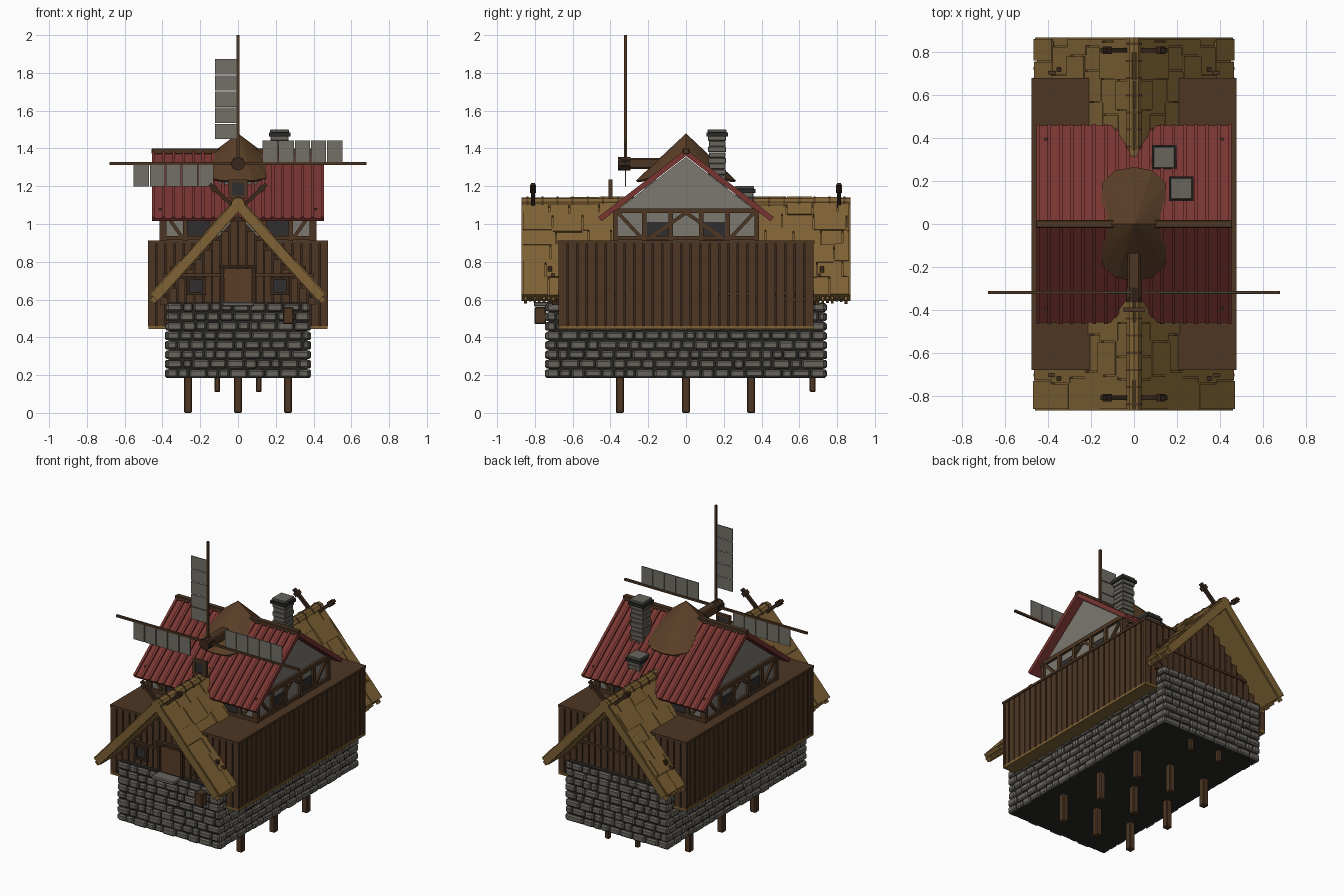
import bpy, bmesh, math, random
from mathutils import Matrix, Vector

random.seed(4)
cube = bpy.data.objects.get("Cube")
if cube:
    bpy.data.objects.remove(cube, do_unlink=True)


def material(name, r, g, b):
    m = bpy.data.materials.new(name)
    m.use_nodes = True
    m.diffuse_color = (r, g, b, 1)
    m.node_tree.nodes["Principled BSDF"].inputs["Base Color"].default_value = (r, g, b, 1)
    return m


WOOD = material("brown wood", .075, .037, .017)
DARK = material("dark timber", .042, .021, .012)
BARK = material("shingle brown", .1, .048, .02)
THATCH = material("golden thatch", .21, .122, .035)
RED = material("red roof", .19, .036, .031)
STONE = material("grey stone", .14, .13, .11)
MORTAR = material("dark mortar", .022, .021, .019)
PLASTER = material("grey plaster", .2, .19, .16)
CLOTH = material("grey sailcloth", .17, .16, .135)
GLASS = material("dark window", .03, .027, .027)


def box(bm, c, s, m=None):
    t = Matrix.Translation(c) @ Matrix.Diagonal((*s, 1))
    bmesh.ops.create_cube(bm, size=1, matrix=(m @ t) if m else t)


def beam(bm, a, b, w):
    a, b = Vector(a), Vector(b)
    m = Matrix.Translation((a + b) / 2) @ (b - a).to_track_quat('X', 'Z').to_matrix().to_4x4()
    box(bm, (0, 0, 0), ((b - a).length, w, w), m)


def rod(bm, a, b, r, n=8):
    a, b = Vector(a), Vector(b)
    m = Matrix.Translation((a + b) / 2) @ (b - a).to_track_quat('Z', 'Y').to_matrix().to_4x4()
    bmesh.ops.create_cone(bm, cap_ends=True, segments=n, radius1=r, radius2=r,
                          depth=(b - a).length, matrix=m)


def prism(bm, pts, place, lo, hi):
    """Extrude a 2D outline; place(p, q, d) maps it to 3D."""
    rings = [[bm.verts.new(place(p, q, d)) for p, q in pts] for d in (lo, hi)]
    bm.faces.new(rings[0])
    bm.faces.new(rings[1][::-1])
    for i in range(len(pts)):
        j = (i + 1) % len(pts)
        bm.faces.new((rings[0][i], rings[1][i], rings[1][j], rings[0][j]))


def frame(origin, u, v):
    u, v = Vector(u).normalized(), Vector(v)
    m = Matrix((u, v, u.cross(v))).transposed().to_4x4()
    return Matrix.Translation(origin) @ m


def finish(bm, name, mat, bevel=0, mirror=None):
    bmesh.ops.recalc_face_normals(bm, faces=bm.faces)
    me = bpy.data.meshes.new(name)
    bm.to_mesh(me)
    bm.free()
    ob = bpy.data.objects.new(name, me)
    bpy.context.collection.objects.link(ob)
    me.materials.append(mat)
    if bevel:
        mod = ob.modifiers.new("bevel", 'BEVEL')
        mod.width, mod.segments = bevel, 1
    if mirror is not None:
        mod = ob.modifiers.new("mirror", 'MIRROR')
        mod.use_axis = [i in mirror for i in range(3)]
    return ob


def single(name, mat, c, s, bevel=0, mirror=None):
    bm = bmesh.new()
    box(bm, c, s)
    return finish(bm, name, mat, bevel, mirror)


# Stilts and masonry base
bm = bmesh.new()
for x in (-.265, 0, .265):
    for y in (-.35, 0, .345):
        box(bm, (x, y, .1), (.042, .042, .2))
for x in (-.11, .11):
    box(bm, (x, .67, .16), (.03, .03, .1))
finish(bm, "stilts", WOOD, .005)
single("base_core", MORTAR, (0, 0, .385), (.735, 1.455, .4))
bm = bmesh.new()
for row in range(8):
    z = .208 + row * .05
    for half, other, along_x in ((.38, .725, True), (.74, .365, False)):
        for side in (-1, 1):
            t = -half
            while t < half - .01:
                w = min(random.uniform(.05, .1), half - t)
                if half - t - w < .035:
                    w = half - t
                d, h = random.uniform(.03, .045), random.uniform(.038, .046)
                c, s = t + w / 2, w - .006
                if along_x:
                    box(bm, (c, side * other, z), (s, d, h))
                else:
                    box(bm, (side * other, c, z), (d, s, h))
                t += w
finish(bm, "base_stones", STONE, .008)

# Overhanging plank storey
single("storey_core", DARK, (0, 0, .68), (.92, 1.33, .45))
single("storey_deck", WOOD, (0, 0, .905), (.955, 1.36, .015))
single("storey_sill", THATCH, (.425, 0, .453), (.1, 1.35, .016), mirror=(0,))
bm = bmesh.new()
for i in range(27):
    box(bm, (.462, -.65 + i * .05, .68), (.016, .042, .446))
for i in range(10):
    box(bm, (.024 + i * .048, .667, .68), (.04, .016, .446))
finish(bm, "storey_planks", WOOD, mirror=(0, 1))

# Gable end walls
bm = bmesh.new()
prism(bm, [(-.4, .57), (.4, .57), (.4, .6), (0, 1.05), (-.4, .6)],
      lambda p, q, d: (p, d, q), -.69, .69)
finish(bm, "gable_core", DARK)
bm = bmesh.new()
for i in range(9):
    x = .023 + i * .046
    top = 1.04 - 1.1 * x
    if top > .6:
        box(bm, (x, .695, (.57 + top) / 2), (.039, .018, top - .57))
box(bm, (.2, .704, .73), (.4, .016, .014))
finish(bm, "gable_planks", WOOD, mirror=(0, 1))
bm = bmesh.new()
for dx, dz, w, h in ((0, .04, .1, .014), (0, -.04, .1, .014), (.04, 0, .014, .09), (-.04, 0, .014, .09)):
    box(bm, (.22 + dx, -.712, .67 + dz), (w, .024, h))
box(bm, (.085, -.712, .67), (.016, .024, .2))
box(bm, (.05, -.716, .775), (.1, .035, .018))
finish(bm, "front_frames", DARK, mirror=(0,))
single("front_windows", GLASS, (.22, -.708, .67), (.07, .01, .07), mirror=(0,))
single("front_door", BARK, (0, -.707, .67), (.15, .012, .19))
single("door_step", STONE, (0, -.765, .575), (.17, .08, .025), .006)
single("hanging_box", WOOD, (.265, -.772, .515), (.055, .06, .09), .005)

# Thatched long roof
F = frame((0, 0, 1.12), (.45, 0, -.5), (0, 1, 0))
LEN = .675
bm = bmesh.new()
box(bm, (LEN / 2, 0, -.02), (LEN, 1.72, .04), F)
for row in range(6):
    y = -.865
    while y < .86:
        w = min(random.uniform(.09, .19), .865 - y)
        th = random.uniform(.012, .022)
        end = (row + 1) * LEN / 6 + random.uniform(-.02, .008)
        box(bm, (end - .062, y + w / 2, th / 2), (.125, w - .006, th), F)
        y += w
for i in range(70):
    l = random.uniform(.01, .03)
    box(bm, (LEN + l / 2, -.85 + i * .0246, -.018), (l, .014, .03), F)
for y in (-.86, .86):
    box(bm, (LEN / 2, y, -.012), (LEN, .02, .05), F)
finish(bm, "thatch_roof", THATCH, mirror=(0,))
bm = bmesh.new()
rod(bm, (0, -.87, 1.105), (0, .87, 1.105), .036, 10)
finish(bm, "thatch_ridge", THATCH)
bm = bmesh.new()
for i in range(22):
    y = -.84 + i * .08
    rod(bm, (0, y - .005, 1.105), (0, y + .005, 1.105), .04, 10)
finish(bm, "ridge_ties", BARK)
bm = bmesh.new()
for s in (-1, 1):
    beam(bm, (-.035 * s, .81, 1.04), (.15 * s, .81, 1.21), .02)
    beam(bm, (.115 * s, .81, 1.178), (.135 * s, .81, 1.196), .034)
    box(bm, (.35 * s, .72, .755), (.02, .02, .04))
box(bm, (0, .81, 1.075), (.06, .035, .03))
finish(bm, "crossed_poles", DARK, mirror=(1,))

# Timber-framed upper house
bm = bmesh.new()
prism(bm, [(-.37, .9), (.37, .9), (.37, 1.07), (0, 1.355), (-.37, 1.07)],
      lambda p, q, d: (d, p, q), -.4, .4)
finish(bm, "upper_walls", PLASTER)
bm = bmesh.new()
X, Y = .404, .374
beam(bm, (X, 0, 1.07), (X, .4, 1.07), .026)
beam(bm, (X, 0, .925), (X, Y, .925), .022)
for y in (.08, .22, Y):
    beam(bm, (X, y, .91), (X, y, 1.07), .024)
beam(bm, (X, 0, 1.06), (X, .2, .92), .018)
beam(bm, (X, .23, .92), (X, .36, 1.06), .018)
beam(bm, (0, Y, .925), (X, Y, .925), .022)
beam(bm, (0, Y, 1.06), (.42, Y, 1.06), .024)
for x in (.14, .28, .39):
    beam(bm, (x, Y, .91), (x, Y, 1.07), .024)
beam(bm, (.29, Y, .92), (.38, Y, 1.05), .018)
finish(bm, "upper_timbers", WOOD, mirror=(0, 1))
bm = bmesh.new()
box(bm, (.402, .15, .96), (.01, .115, .1))
box(bm, (.21, .372, .965), (.12, .01, .1))
finish(bm, "upper_windows", GLASS, mirror=(0, 1))

# Red ribbed roof and ridge beam
R = frame((0, 0, 1.385), (0, .46, -.355), (-1, 0, 0))
bm = bmesh.new()
box(bm, (.29, 0, -.011), (.58, .91, .018), R)
for i in range(18):
    box(bm, (.29, -.447 + i * .0526, .002), (.582, .016, .012), R)
finish(bm, "red_roof", RED, mirror=(1,))
single("ridge_beam", WOOD, (0, 0, 1.385), (.915, .036, .03), .004)

# Turret cap and dormer
bm = bmesh.new()
quarter = [(.12, 0, 1.39), (.148, .1, 1.31), (.15, .19, 1.245), (.085, .25, 1.23), (0, .265, 1.23)]
ring = quarter + [(-x, y, z) for x, y, z in quarter[-2::-1]]
ring += [(x, -y, z) for x, y, z in ring[-2:0:-1]]
vs = [bm.verts.new(p) for p in ring]
apex = bm.verts.new((0, 0, 1.48))
for i, v in enumerate(vs):
    bm.faces.new((v, vs[(i + 1) % len(vs)], apex))
cap = finish(bm, "turret_cap", BARK)
mod = cap.modifiers.new("thickness", 'SOLIDIFY')
mod.thickness = .012
single("dormer_wall", PLASTER, (0, 0, 1.17), (.2, .44, .13))
bm = bmesh.new()
for s in (-1, 1):
    box(bm, (.041 * s, -.4, 1.185), (.016, .022, .1))
    box(bm, (0, -.4, 1.185 + .043 * s), (.098, .022, .016))
finish(bm, "dormer_window_frame", WOOD)
single("dormer_window", GLASS, (0, -.4, 1.185), (.075, .012, .08))

# Chimneys
for name, x, y, lo, hi in (("tall_chimney", .22, .165, 1.2, 1.5), ("short_chimney", .14, .31, 1.08, 1.2)):
    bm = bmesh.new()
    for i in range(round((hi - lo - .04) / .03)):
        w = .088 if i % 2 else .096
        box(bm, (x, y, lo + .015 + i * .03), (w, w, .029))
    box(bm, (x, y, hi - .008), (.1, .1, .016))
    finish(bm, name, STONE, .003)
    single(name + "_collar", MORTAR, (x, y, hi - .026), (.114, .114, .02))

# Windmill: axle, three arms and panelled sails
bm = bmesh.new()
beam(bm, (0, -.35, 1.32), (0, -.1, 1.32), .06)
finish(bm, "mill_axle", WOOD, .008)
bm = bmesh.new()
rod(bm, (0, -.36, 1.32), (0, -.295, 1.32), .036, 10)
finish(bm, "mill_hub", DARK)
arms, sails = bmesh.new(), bmesh.new()
for a in (-90, 0, 90):
    m = Matrix.Translation((0, -.32, 1.32)) @ Matrix.Rotation(math.radians(a), 4, 'Y')
    box(arms, (0, 0, .34), (.014, .014, .68), m)
    for i in range(5):
        box(sails, (-.065, 0, .17 + i * .0855), (.115, .006, .081), m)
finish(arms, "mill_arms", WOOD)
finish(sails, "mill_sails", CLOTH)
